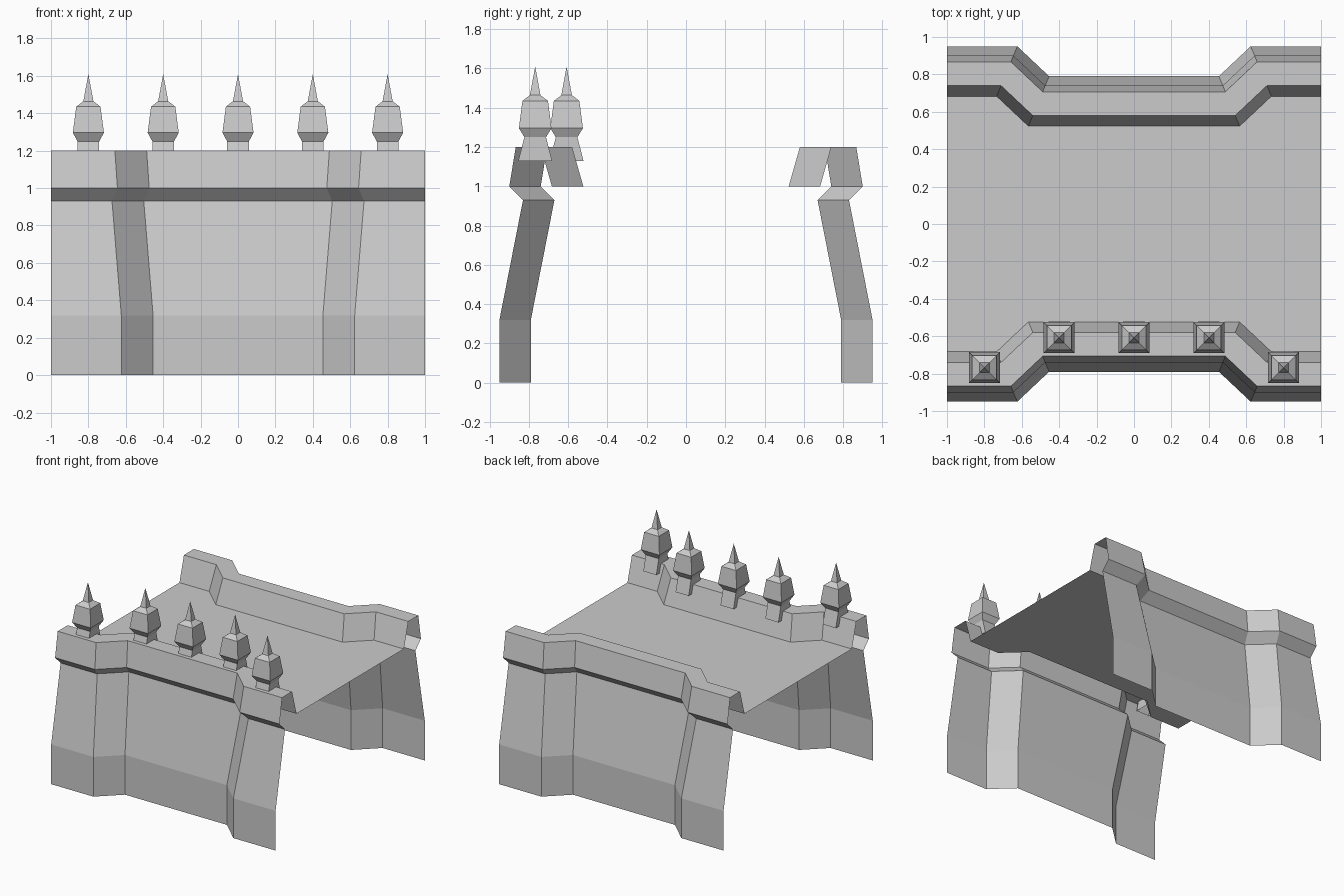
import bpy
import bmesh

if "Cube" in bpy.data.objects:
    bpy.data.objects.remove(bpy.data.objects["Cube"])

MITRE = 0.414  # 45 degree bends keep the wall offset parallel
# Wall cross-section: distance from the centre line (outer bays), height
PROFILE = [(0.95, 0), (0.95, 0.32), (0.83, 0.93), (0.90, 1.0),
           (0.867, 1.2), (0.74, 1.2), (0.683, 1.0)]
RECESS = 0.16


def stations(d):
    """Plan outline of the stepped wall at one profile distance."""
    o = (0.95 - d) * MITRE
    a, b = 0.624 + o, 0.454 + o
    return [(-1, d), (-a, d), (-b, d - RECESS), (b, d - RECESS), (a, d), (1, d)]


def make_object(name, rows, closed=False):
    """Bridge rows of points into a flat-shaded surface."""
    bm = bmesh.new()
    grid = [[bm.verts.new(p) for p in row] for row in rows]
    n = len(grid[0])
    for lo, hi in zip(grid, grid[1:]):
        for i in range(n if closed else n - 1):
            j = (i + 1) % n
            bm.faces.new((lo[i], lo[j], hi[j], hi[i]))
    bmesh.ops.remove_doubles(bm, verts=bm.verts, dist=1e-5)
    mesh = bpy.data.meshes.new(name)
    bm.to_mesh(mesh)
    bm.free()
    obj = bpy.data.objects.new(name, mesh)
    bpy.context.collection.objects.link(obj)
    return obj


# Front and back battered walls with parapets, open at the ends
for name, side in (("front_wall", -1), ("back_wall", 1)):
    make_object(name, [[(-side * x, side * y, z) for x, y in stations(d)]
                       for d, z in PROFILE])

# Flat walkway between the parapets
edge = stations(PROFILE[-1][0])
make_object("deck", [[(x, s * y, 1.0) for x, y in edge] for s in (-1, 1)])

# Finials: half width in x, half width in y, height
FINIAL = [(0.058, 0.086, 1.13), (0.058, 0.055, 1.25), (0.083, 0.083, 1.296),
          (0.065, 0.065, 1.435), (0.027, 0.027, 1.464), (0, 0, 1.61)]
for i in range(5):
    cx = -0.8 + 0.4 * i
    cy = -0.768 if i in (0, 4) else -0.608
    make_object("finial", [[(cx + sx * hx, cy + sy * hy, z) for sx, sy in
                            ((-1, -1), (1, -1), (1, 1), (-1, 1))]
                           for hx, hy, z in FINIAL], closed=True)
